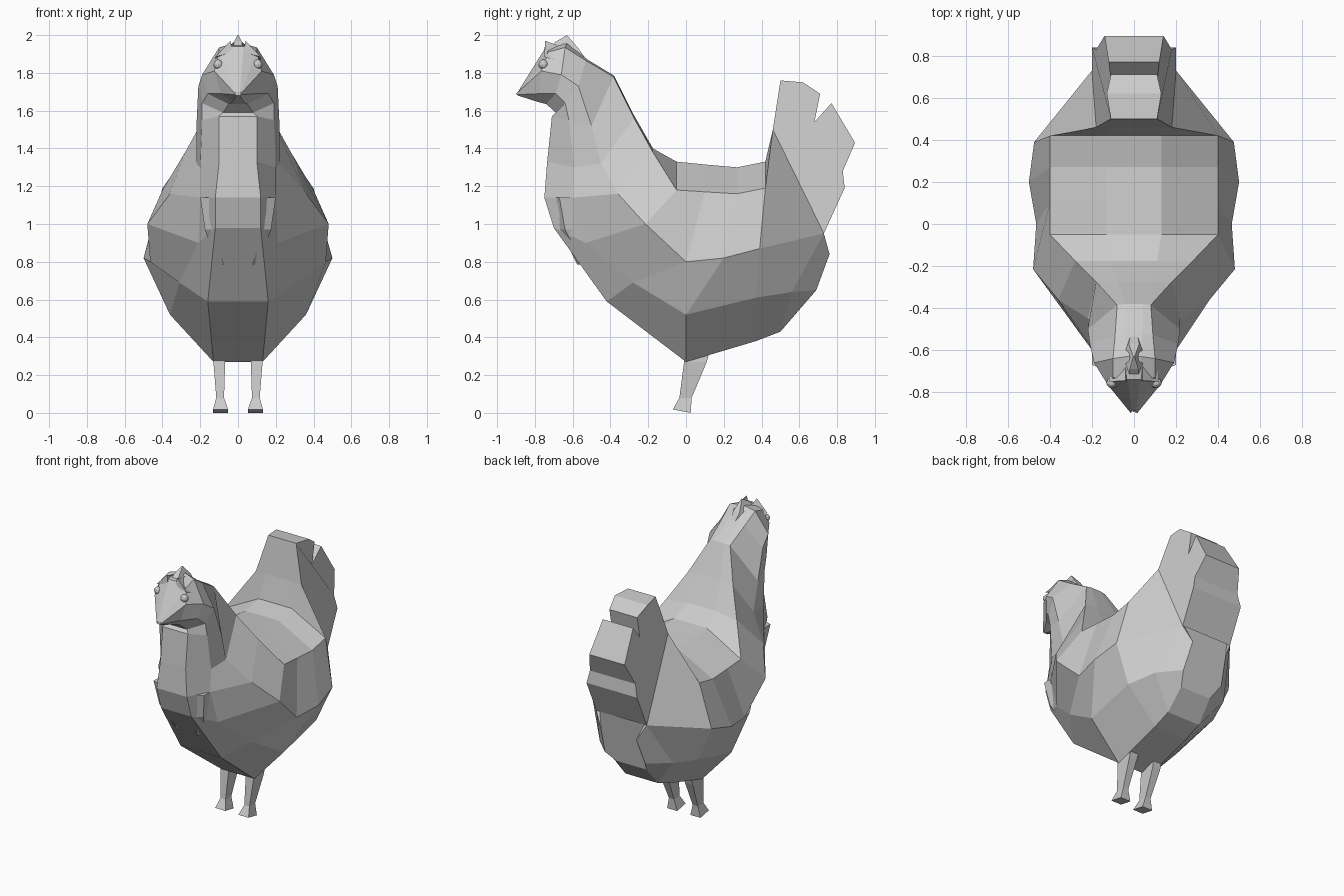
import bpy, bmesh
from mathutils import Vector

cube = bpy.data.objects.get("Cube")
if cube:
    bpy.data.objects.remove(cube, do_unlink=True)

grey = bpy.data.materials.new("plain_grey")
grey.use_nodes = True
GREY = (0.6, 0.6, 0.6, 1)
grey.diffuse_color = GREY
grey.node_tree.nodes["Principled BSDF"].inputs["Base Color"].default_value = GREY


def finish(name, bm):
    """Turn a bmesh into a flat shaded object with outward normals."""
    bmesh.ops.remove_doubles(bm, verts=bm.verts, dist=0.0005)
    bmesh.ops.recalc_face_normals(bm, faces=bm.faces)
    mesh = bpy.data.meshes.new(name)
    bm.to_mesh(mesh)
    bm.free()
    mesh.materials.append(grey)
    obj = bpy.data.objects.new(name, mesh)
    bpy.context.collection.objects.link(obj)
    return obj


def loft(name, rings):
    """Skin a row of closed rings and cap both ends."""
    bm = bmesh.new()
    loops = [[bm.verts.new(p) for p in ring] for ring in rings]
    for a, b in zip(loops, loops[1:]):
        for i in range(len(a)):
            j = (i + 1) % len(a)
            bm.faces.new((a[i], a[j], b[j], b[i]))
    bm.faces.new(loops[0])
    bm.faces.new(loops[-1])
    return finish(name, bm)


def mirrored(points):
    return [(-x, y, z) for x, y, z in points]


def slab(name, outline):
    """Solid between a side outline and its mirror image."""
    return loft(name, [mirrored(outline), outline])


def pair(name, build):
    """Make a left part, and its mirror image on the right."""
    for side, sign in (("left", 1), ("right", -1)):
        build(f"{side}_{name}", sign)


def rings_from(rails):
    """Closed cross-sections from rails given for the left half."""
    return [list(half) + mirrored(half)[::-1] for half in zip(*rails)]


# Body and neck: five rails running from the head to the rump
spine = [(.04, -.52, 1.87), (.04, -.38, 1.785), (.08, -.275, 1.575),
         (.11, -.175, 1.4), (.13, -.05, 1.33), (.13, .1, 1.315),
         (.13, .27, 1.30), (.13, .42, 1.33), (.1, .46, 1.5), (.1, .7, 1.0)]
shoulder = [(.09, -.53, 1.865), (.08, -.385, 1.78), (.18, -.275, 1.56),
            (.28, -.175, 1.38), (.4, -.05, 1.18), (.4, .1, 1.17),
            (.4, .27, 1.16), (.4, .42, 1.19), (.18, .46, 1.5), (.18, .72, .96)]
flank = [(.21, -.57, 1.73), (.22, -.5, 1.52), (.22, -.45, 1.32),
         (.36, -.36, 1.16), (.48, -.215, 1.0), (.465, 0, .8),
         (.5, .2, .82), (.475, .39, .87), (.2, .73, .95), (.14, .76, .84)]
hip = [(.19, -.64, 1.64), (.19, -.62, 1.55), (.2, -.59, 1.3),
       (.2, -.6, 1.14), (.21, -.53, .9), (.31, -.28, .69),
       (.36, 0, .52), (.36, .37, .61), (.29, .56, .64), (.16, .69, .65)]
keel = [(.08, -.69, 1.59), (.1, -.71, 1.57), (.1, -.735, 1.33),
        (.12, -.75, 1.14), (.12, -.7, .98), (.16, -.42, .59),
        (.13, 0, .27), (.13, .37, .38), (.13, .5, .43), (.12, .62, .57)]
loft("body", rings_from((spine, shoulder, flank, hip, keel)))

# Head: the same rails carried on from the neck to the beak tip
head_rails = (
    [spine[0], (.03, -.63, 1.955), (.03, -.74, 1.94), (.01, -.89, 1.7)],
    [shoulder[0], (.1, -.64, 1.935), (.1, -.73, 1.91), (.015, -.89, 1.695)],
    [flank[0], (.19, -.66, 1.79), (.125, -.765, 1.81), (.015, -.9, 1.69)],
    [hip[0], (.16, -.69, 1.69), (.09, -.78, 1.69), (.015, -.89, 1.685)],
    [keel[0], (.05, -.74, 1.635), (.03, -.78, 1.645), (.01, -.89, 1.68)])
loft("head", rings_from(head_rails))

# Comb: a low pointed ridge along the crown
slab("comb", [(.015, -.52, 1.86), (.025, -.57, 1.93), (.003, -.63, 2.0),
              (.02, -.69, 1.965), (.03, -.77, 1.89), (.06, -.64, 1.93)])


# Brows: low wedges over the eyes
def brow(name, s):
    front = [(s * x, y, z) for x, y, z in
             ((.03, -.75, 1.91), (.04, -.745, 1.97), (.12, -.75, 1.885))]
    loft(name, [front, [(x, y + .08, z - .03) for x, y, z in front]])


pair("brow", brow)


# Eyes: faceted beads
def eye(name, s):
    bm = bmesh.new()
    bmesh.ops.create_uvsphere(bm, u_segments=10, v_segments=6, radius=.026)
    bmesh.ops.translate(bm, verts=bm.verts, vec=Vector((s * .105, -.755, 1.845)))
    finish(name, bm)


pair("eye", eye)


# Breast feathers: pointed strips hanging beside the bib
def feather(name, s):
    strip = ((.12, .2, -.7, 1.14), (.135, .175, -.67, .97), (.075, .115, -.575, .785))
    loft(name, [[(s * a, y, z), (s * b, y + .03, z),
                 (s * b, y + .09, z), (s * a, y + .09, z)] for a, b, y, z in strip])


pair("breast_feather", feather)

# Tail: two stepped lobes with a notch between them
slab("tail", [(.18, .46, 1.5), (.11, .5, 1.76), (.13, .62, 1.75),
              (.11, .71, 1.69), (.11, .68, 1.54), (.12, .77, 1.64),
              (.14, .895, 1.43), (.18, .83, 1.28), (.2, .84, 1.19),
              (.2, .73, .95)])


# Legs: tapering shank, narrow ankle and flared foot with a raised toe
def leg(name, s):
    sections = ((.125, .058, -.01, .13, .34, .34), (.13, .068, -.01, .11, .27, .27),
                (.115, .074, -.035, .03, .08, .08), (.132, .052, -.07, .025, .018, 0))
    loft(name, [[(s * a, front, toe), (s * b, front, toe),
                 (s * b, back, heel), (s * a, back, heel)]
                for a, b, front, back, toe, heel in sections])


pair("leg", leg)
